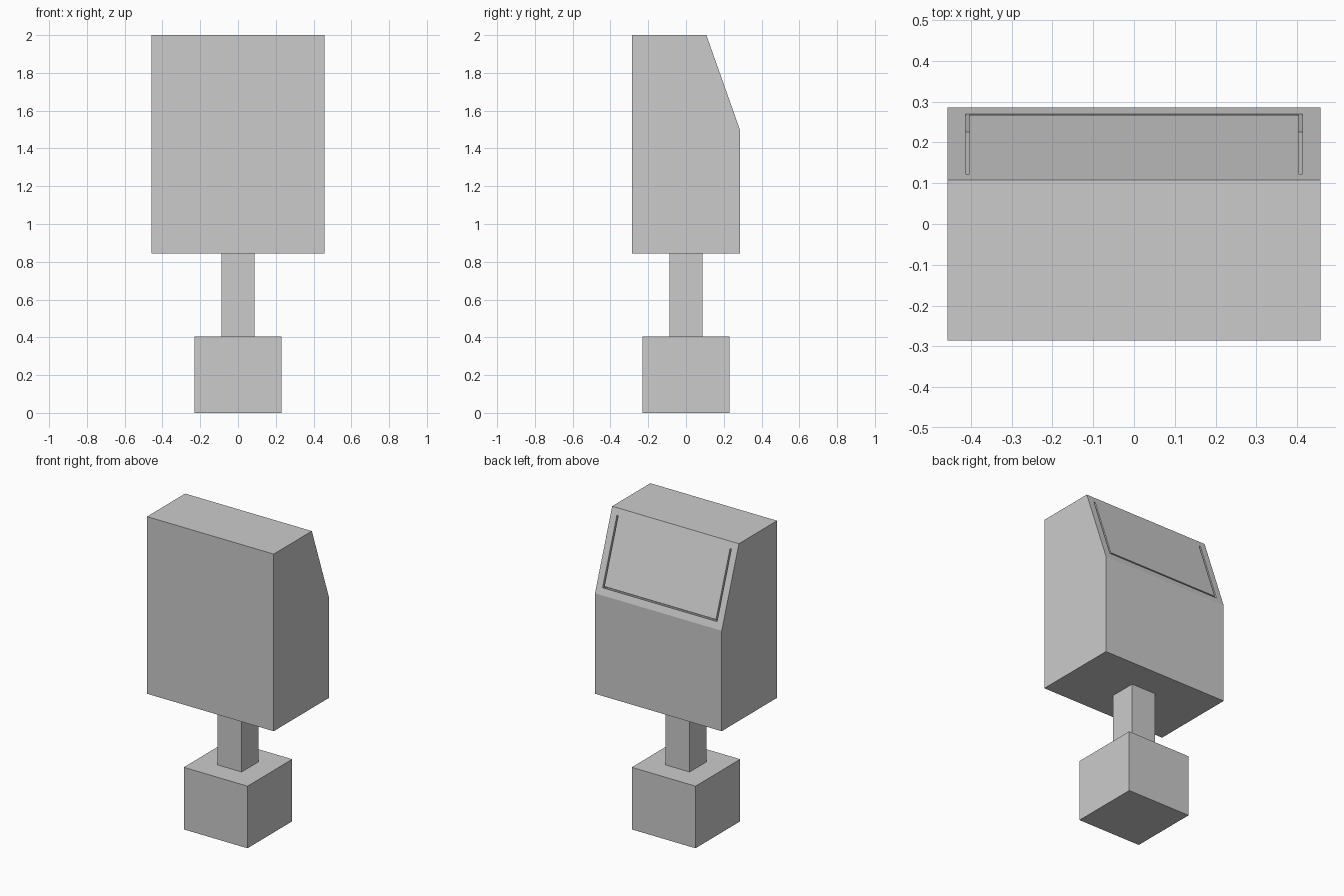
import bpy, bmesh
from mathutils import Vector

cube = bpy.data.objects.get("Cube")
if cube:
    bpy.data.objects.remove(cube, do_unlink=True)

grey = bpy.data.materials.new("light_grey")
grey.use_nodes = True
colour = (0.6, 0.6, 0.6, 1)
grey.diffuse_color = colour
grey.node_tree.nodes["Principled BSDF"].inputs["Base Color"].default_value = colour


def prism(name, outline, sweep):
    """Extrude a closed 3D outline along a vector into a solid object."""
    bm = bmesh.new()
    face = bm.faces.new([bm.verts.new(p) for p in outline])
    moved = bmesh.ops.extrude_face_region(bm, geom=[face], use_keep_orig=True)
    verts = [g for g in moved["geom"] if isinstance(g, bmesh.types.BMVert)]
    bmesh.ops.translate(bm, verts=verts, vec=sweep)
    bmesh.ops.recalc_face_normals(bm, faces=bm.faces)
    mesh = bpy.data.meshes.new(name)
    bm.to_mesh(mesh)
    bm.free()
    mesh.materials.append(grey)
    obj = bpy.data.objects.new(name, mesh)
    bpy.context.collection.objects.link(obj)
    return obj


def square_post(name, half, bottom, top):
    corners = [(-half, -half), (half, -half), (half, half), (-half, half)]
    return prism(name, [(x, y, bottom) for x, y in corners], (0, 0, top - bottom))


# Foot block and neck
square_post("base", 0.23, 0, 0.405)
square_post("neck", 0.088, 0.405, 0.845)

# Cabinet with a sloping upper back
HALF_W = 0.457
side = [(-0.285, 0.845), (0.285, 0.845), (0.285, 1.5), (0.108, 2), (-0.285, 2)]
body = prism("body", [(-HALF_W, y, z) for y, z in side], (2 * HALF_W, 0, 0))

# U-shaped groove around the sloping panel, cut square to the slope
low, high = Vector((0, 0.285, 1.5)), Vector((0, 0.108, 2))
up = (high - low).normalized()
out = Vector((0, up.z, -up.y))
outer, inner, bottom, gap, top, depth = 0.413, 0.403, 0.045, 0.01, 0.487, 0.047
half_u = [(outer, bottom), (outer, top), (inner, top), (inner, bottom + gap)]
u_shape = half_u + [(-x, v) for x, v in reversed(half_u)]
cutter = prism("groove_cutter",
               [low + Vector((x, 0, 0)) + up * v - out * depth for x, v in u_shape],
               out * (depth + 0.03))
cutter.hide_render = True

cut = body.modifiers.new("panel_groove", "BOOLEAN")
cut.operation = "DIFFERENCE"
cut.solver = "EXACT"
cut.object = cutter
bpy.context.view_layer.objects.active = body
bpy.ops.object.modifier_apply(modifier=cut.name)
bpy.data.objects.remove(cutter, do_unlink=True)
